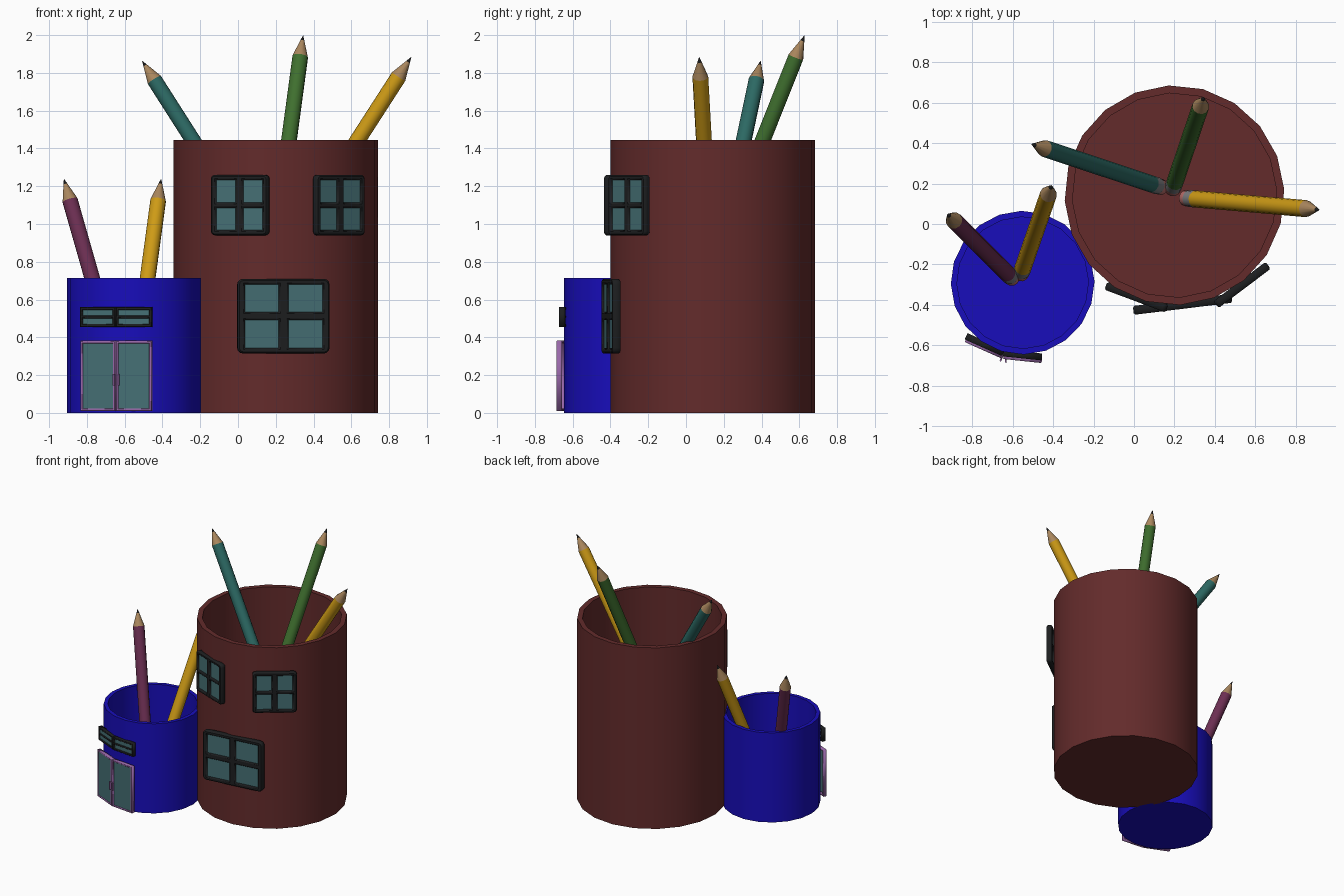
import bpy, bmesh
from math import sin, cos, pi, radians
from mathutils import Vector, Matrix

if "Cube" in bpy.data.objects:
    bpy.data.objects.remove(bpy.data.objects["Cube"])

COLORS = {
    "brick": (0.125, 0.024, 0.024), "blue": (0.009, 0.004, 0.5),
    "frame_black": (0.012, 0.013, 0.014), "door_purple": (0.32, 0.14, 0.4),
    "glass": (0.06, 0.16, 0.175), "yellow": (0.62, 0.33, 0.008),
    "green": (0.05, 0.16, 0.028), "teal": (0.025, 0.14, 0.125),
    "plum": (0.15, 0.028, 0.085), "wood": (0.4, 0.24, 0.11),
    "lead": (0.01, 0.01, 0.01), "metal": (0.2, 0.2, 0.21),
    "eraser": (0.5, 0.16, 0.15),
}
MATS = {}
for key, c in COLORS.items():
    MATS[key] = bpy.data.materials.new(key)
    MATS[key].diffuse_color = (*c, 1)


def add(name, mesh, mat, matrix):
    ob = bpy.data.objects.new(name, mesh)
    bpy.context.collection.objects.link(ob)
    mesh.materials.clear()
    mesh.materials.append(MATS[mat])
    ob.matrix_world = matrix
    return ob


def finish(name, bm, mat, matrix):
    bmesh.ops.recalc_face_normals(bm, faces=bm.faces)
    for f in bm.faces:
        f.smooth = True
    for e in bm.edges:
        e.smooth = e.calc_face_angle(0) < radians(32)
    mesh = bpy.data.meshes.new(name)
    bm.to_mesh(mesh)
    bm.free()
    return add(name, mesh, mat, matrix)


def lathe(name, profile, sides, mat, matrix, phase=0.0):
    """Revolve (radius, z) points around z."""
    bm = bmesh.new()
    rings = [[bm.verts.new((r * cos(phase + 2 * pi * i / sides),
                            r * sin(phase + 2 * pi * i / sides), z))
              for i in range(sides)] for r, z in profile]
    for a, b in zip(rings, rings[1:]):
        for i in range(sides):
            j = (i + 1) % sides
            bm.faces.new((a[i], a[j], b[j], b[i]))
    bmesh.ops.remove_doubles(bm, verts=bm.verts, dist=1e-5)
    return finish(name, bm, mat, matrix)


def box(name, size, mat, matrix):
    bm = bmesh.new()
    bmesh.ops.create_cube(bm, size=1, matrix=Matrix.Diagonal((*size, 1)))
    return finish(name, bm, mat, matrix)


def facing(pos, deg):
    """Local x along the wall, y up, z outward; deg turns from -y towards +x."""
    a = radians(deg)
    rot = Matrix(((cos(a), 0, sin(a)), (sin(a), 0, -cos(a)), (0, 1, 0)))
    return Matrix.Translation(pos) @ rot.to_4x4()


def rect(x0, y0, x1, y1, r=0.0):
    """Rectangle outline, corners rounded when r > 0."""
    if not r:
        return [(x0, y0), (x1, y0), (x1, y1), (x0, y1)]
    corners = [(x1 - r, y1 - r), (x0 + r, y1 - r), (x0 + r, y0 + r), (x1 - r, y0 + r)]
    return [(cx + r * cos(pi / 2 * (k + t / 3)), cy + r * sin(pi / 2 * (k + t / 3)))
            for k, (cx, cy) in enumerate(corners) for t in range(4)]


def window(name, pos, deg, w, h, depth, cols, rows, mx, my, bx, by, mat, radius, bevel):
    """Frame with pane openings (margins mx, my; bars bx, by) and a glass sheet."""
    m = facing(pos, deg)
    cu = bpy.data.curves.new(name, 'CURVE')
    cu.dimensions = '2D'
    cu.fill_mode = 'BOTH'
    cu.extrude = depth / 2 - bevel
    cu.bevel_depth = bevel
    cu.bevel_resolution = 0
    cu.offset = -bevel
    pw = (w - 2 * mx - (cols - 1) * bx) / cols
    ph = (h - 2 * my - (rows - 1) * by) / rows
    loops = [rect(-w / 2, -h / 2, w / 2, h / 2, radius)]
    for i in range(cols):
        for j in range(rows):
            x, y = -w / 2 + mx + i * (pw + bx), -h / 2 + my + j * (ph + by)
            loops.append(rect(x, y, x + pw, y + ph))
    for pts in loops:
        sp = cu.splines.new('POLY')
        sp.points.add(len(pts) - 1)
        for p, (x, y) in zip(sp.points, pts):
            p.co = (x, y, 0, 1)
        sp.use_cyclic_u = True
    tmp = bpy.data.objects.new("tmp", cu)
    bpy.context.collection.objects.link(tmp)
    dg = bpy.context.evaluated_depsgraph_get()
    mesh = bpy.data.meshes.new_from_object(tmp.evaluated_get(dg))
    bpy.data.objects.remove(tmp)
    add(name + "_frame", mesh, mat, m)
    box(name + "_glass", (w - mx, h - my, 0.008), "glass",
        m @ Matrix.Translation((0, 0, 0.007)))


def pencil(name, base, tip, mat):
    base, tip = Vector(base), Vector(tip)
    d = tip - base
    L, r = d.length, 0.042
    m = Matrix.Translation(base) @ d.to_track_quat('Z', 'Y').to_matrix().to_4x4()
    parts = [("eraser", "eraser", [(0, 0), (r * 0.8, 0), (r * 0.95, 0.01), (r * 0.95, 0.05), (0, 0.05)]),
             ("ferrule", "metal", [(0, 0.045), (r, 0.045), (r, 0.1), (0, 0.1)]),
             ("shaft", mat, [(0, 0.1), (r, 0.1), (r, L - 0.125), (0, L - 0.125)]),
             ("wood", "wood", [(0, L - 0.125), (r, L - 0.125), (0.011, L - 0.032), (0, L - 0.032)]),
             ("lead", "lead", [(0, L - 0.032), (0.011, L - 0.032), (0, L)])]
    for part, mt, prof in parts:
        lathe(f"{name}_{part}", prof, 12, mt, m)


# Cups
for name, x, y, R, ri, H, mat, ph in (("large_cup", 0.20, 0.142, 0.543, 0.505, 1.445, "brick", 3),
                                      ("small_cup", -0.55, -0.29, 0.355, 0.325, 0.715, "blue", 1)):
    lathe(name, [(0, 0), (R, 0), (R, H), (ri, H), (ri, 0.06), (0, 0.06)], 20, mat,
          Matrix.Translation((x, y, 0)), radians(ph))

# Large cup windows
window("lower_window", (0.24, -0.397, 0.512), 7, 0.49, 0.395, 0.044, 2, 2,
       0.038, 0.03, 0.052, 0.042, "frame_black", 0.03, 0.008)
for name, deg, r in (("upper_left_window", -20.5, 0.537), ("upper_right_window", 37, 0.555)):
    a = radians(deg)
    window(name, (0.20 + r * sin(a), 0.142 - r * cos(a), 1.10), deg, 0.322, 0.32, 0.042,
           2, 2, 0.03, 0.027, 0.045, 0.028, "frame_black", 0.022, 0.008)

# Double door, door handles and the vent window, folded round the small cup
for side, s, deg, half in (("left", -1, -24, 0.202), ("right", 1, -6, 0.191)):
    a = radians(deg)
    t = Vector((cos(a), sin(a), 0)) * s
    window(side + "_door", Vector((-0.645, -0.652, 0.196)) + t * half / 2, deg, half, 0.372,
           0.03, 1, 1, 0.014, 0.014, 0, 0, "door_purple", 0, 0.003)
    window(side + "_vent", Vector((-0.645, -0.637, 0.508)) + t * half / 2, deg, half, 0.105,
           0.034, 1, 2, 0.014, 0.016, 0, 0.014, "frame_black", 0, 0.003)
    box(side + "_door_handle", (0.008, 0.06, 0.024), "door_purple",
        facing(Vector((-0.645, -0.672, 0.175)) + t * 0.012, deg))

# Pencils
pencil("yellow_pencil", (0.25, 0.128, 0.85), (0.918, 0.07, 1.885), "yellow")
pencil("green_pencil", (0.19, 0.17, 0.85), (0.345, 0.628, 2.0), "green")
pencil("teal_pencil", (0.14, 0.18, 0.85), (-0.508, 0.395, 1.865), "teal")
pencil("plum_pencil", (-0.60, -0.27, 0.11), (-0.922, 0.05, 1.24), "plum")
pencil("small_cup_yellow_pencil", (-0.56, -0.25, 0.11), (-0.407, 0.192, 1.24), "yellow")

for m in bpy.data.materials:
    if m.users and not m.is_grease_pencil:
        m.use_nodes = True
        m.node_tree.nodes["Principled BSDF"].inputs["Base Color"].default_value = m.diffuse_color
